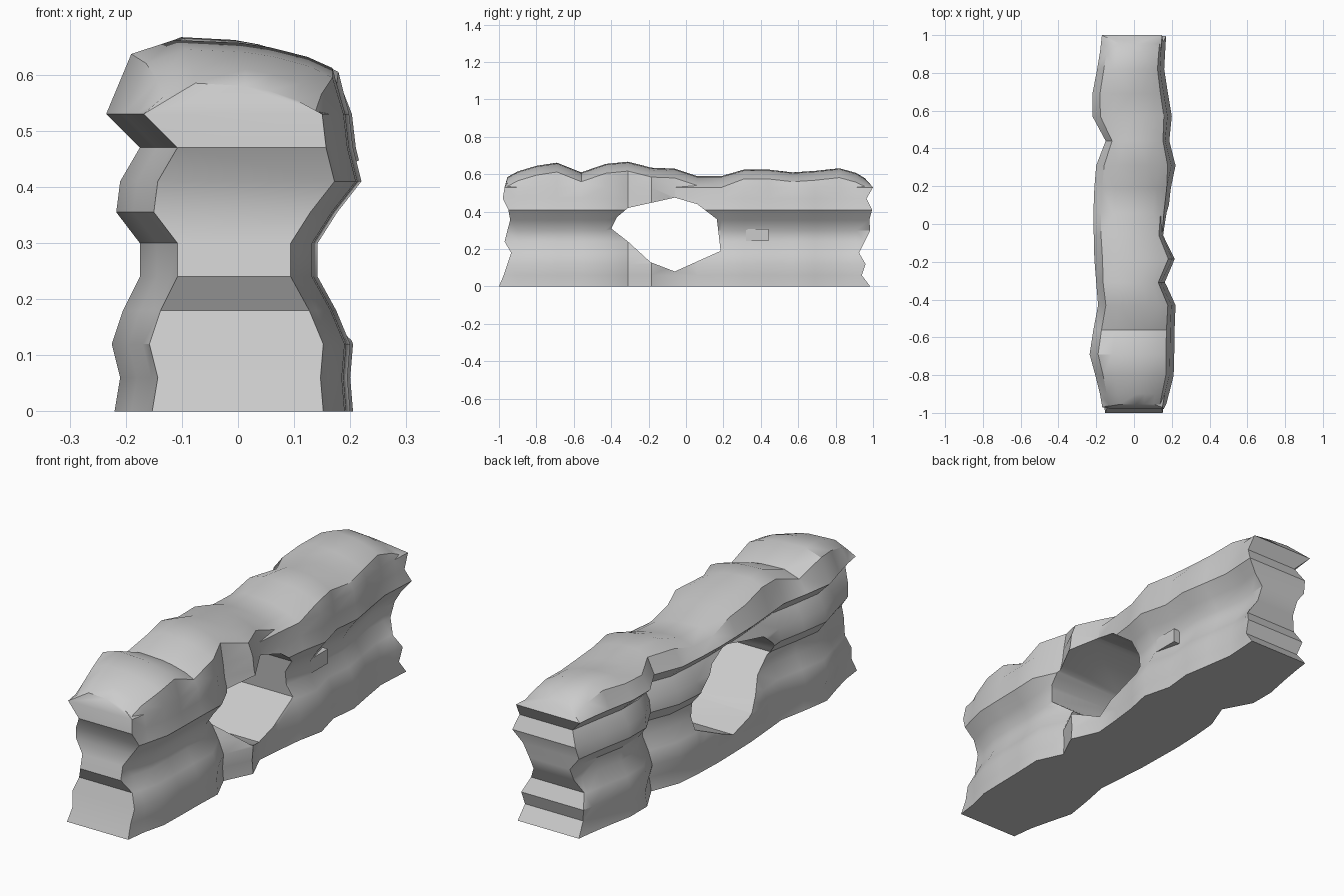
import bpy, bmesh

if "Cube" in bpy.data.objects:
    bpy.data.objects.remove(bpy.data.objects["Cube"])

# Stations along the wall: y, left half width, right half width, crest height
stations = [
    (-1.0, .168, .172, .585), (-.90, .18, .185, .615), (-.80, .205, .21, .645),
    (-.69, .235, .213, .662), (-.56, .215, .215, .61), (-.43, .19, .22, .655),
    (-.31, .20, .165, .667), (-.185, .21, .225, .635), (-.06, .213, .17, .63),
    (.06, .215, .18, .59), (.19, .21, .195, .59), (.31, .20, .22, .625),
    (.44, .15, .187, .625), (.57, .22, .20, .61), (.69, .22, .18, .618),
    (.82, .195, .16, .632), (.91, .18, .165, .607), (1.0, .17, .17, .58)]

# Rock layers: z, left inset, right inset, front end y, back end y
layers = [
    (0, .015, .02, -1.0, .985), (.06, .025, .025, -.975, .94),
    (.12, .01, .02, -.955, .96), (.18, .03, .045, -.935, .925),
    (.24, .06, .078, -.97, .955), (.30, .06, .078, -.955, .985),
    (.355, .018, .043, -.94, .98), (.41, .025, 0, -.95, .995),
    (.47, .06, .015, -.98, .965), (.53, 0, .022, -.97, 1.0)]
# Rounded crest points: fraction across from left to right, drop below crest
crest = [(.10, .025), (.27, 0), (.53, .005), (.65, .013), (.80, .03), (.90, .05)]


def section(i):
    """Left side upward, across the crest, right side downward."""
    y, left, right, top = stations[i]
    end = {0: 3, len(stations) - 1: 4}.get(i)
    yy = lambda row: row[end] if end else y
    pts = [(-left + r[1], yy(r), r[0]) for r in layers]
    ytop = y * .955 if end else y
    pts += [(-left + f * (left + right), ytop, max(top - d, .535)) for f, d in crest]
    pts += [(right - r[2], yy(r), r[0]) for r in reversed(layers)]
    return pts


# Main rock wall
bm = bmesh.new()
rings = [[bm.verts.new(p) for p in section(i)] for i in range(len(stations))]
n = len(rings[0])
for a, b in zip(rings, rings[1:]):
    for k in range(n):
        m = (k + 1) % n
        bm.faces.new((a[k], a[m], b[m], b[k]))
for ring in (rings[0], rings[-1]):
    for k in range(len(layers) - 1):
        bm.faces.new((ring[k], ring[k + 1], ring[n - 2 - k], ring[n - 1 - k]))
    bm.faces.new(ring[len(layers) - 1:n - len(layers) + 1])
bmesh.ops.triangulate(bm, faces=bm.faces[:])
bmesh.ops.recalc_face_normals(bm, faces=bm.faces[:])
mesh = bpy.data.meshes.new("rock_wall")
bm.to_mesh(mesh)
bm.free()
wall = bpy.data.objects.new("rock_wall", mesh)
bpy.context.collection.objects.link(wall)

# Hole cutter: angular outline pushed straight through the wall
outline = [(-.40, .31), (-.37, .37), (-.31, .42), (-.06, .475), (.06, .44),
           (.165, .36), (.185, .19), (-.06, .08), (-.19, .13), (-.31, .24)]
bm = bmesh.new()
face = bm.faces.new([bm.verts.new((-.5, y, z)) for y, z in outline])
ext = bmesh.ops.extrude_face_region(bm, geom=[face])
bmesh.ops.translate(bm, vec=(1, 0, 0),
                    verts=[v for v in ext["geom"] if isinstance(v, bmesh.types.BMVert)])
bmesh.ops.recalc_face_normals(bm, faces=bm.faces[:])
cm = bpy.data.meshes.new("hole_cutter")
bm.to_mesh(cm)
bm.free()
cutter = bpy.data.objects.new("hole_cutter", cm)
bpy.context.collection.objects.link(cutter)
cutter.hide_render = True

mod = wall.modifiers.new("hole", "BOOLEAN")
mod.operation = "DIFFERENCE"
mod.solver = "EXACT"
mod.object = cutter
bpy.context.view_layer.objects.active = wall
wall.select_set(True)
bpy.ops.object.modifier_apply(modifier=mod.name)
bpy.data.objects.remove(cutter)
bpy.ops.object.shade_smooth_by_angle(angle=0.6)

# Small flat stone in the right-hand groove
bpy.ops.mesh.primitive_cube_add(size=1, location=(.115, .38, .275))
stone = bpy.context.object
stone.name = "groove_stone"
stone.scale = (.05, .12, .065)
